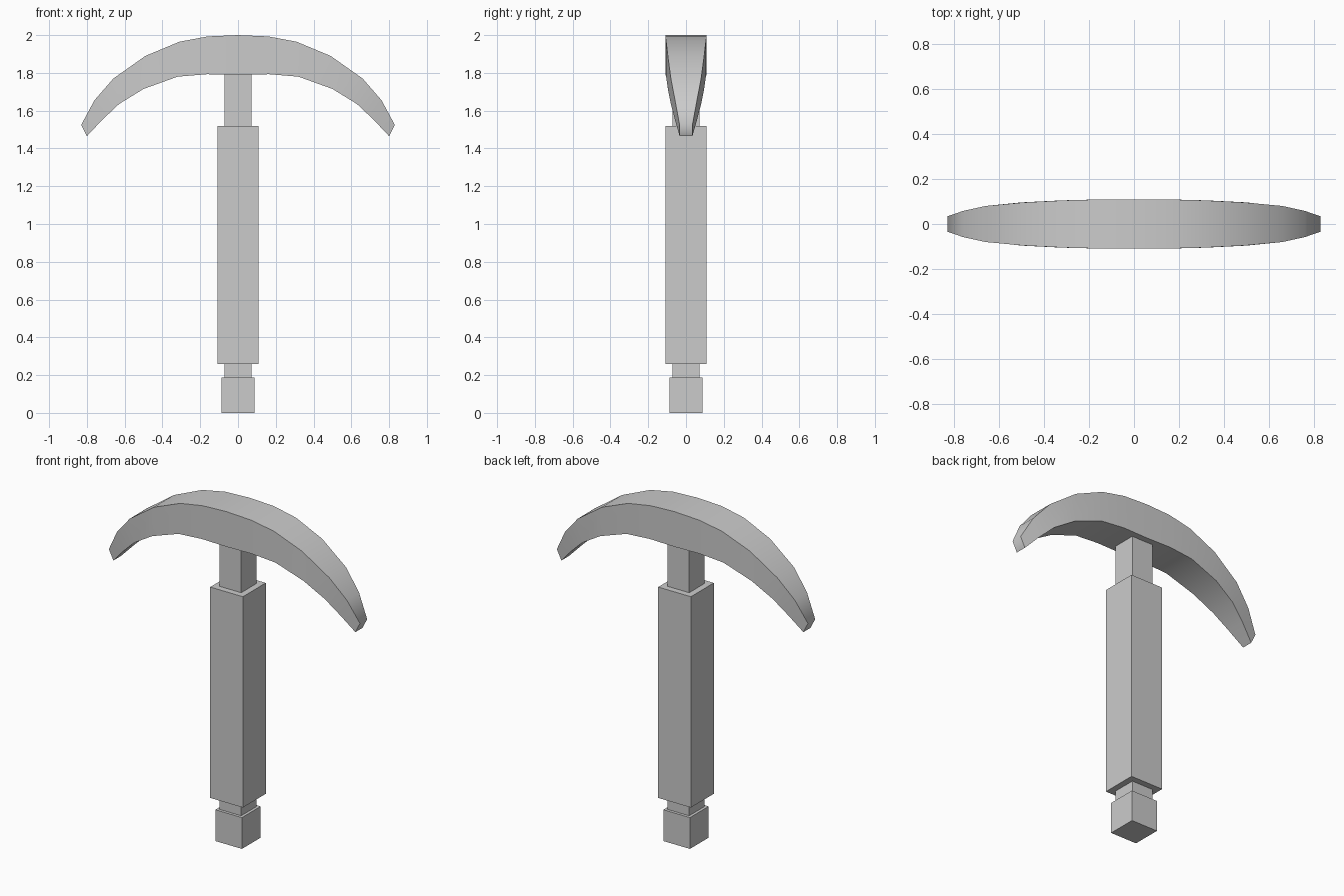
import bpy, bmesh, math

if "Cube" in bpy.data.objects:
    bpy.data.objects.remove(bpy.data.objects["Cube"])

def box(name, half, z0, z1):
    bpy.ops.mesh.primitive_cube_add(size=1, location=(0, 0, (z0 + z1) / 2))
    ob = bpy.context.object
    ob.name = name
    ob.scale = (2 * half, 2 * half, z1 - z0)
    bpy.ops.object.transform_apply(location=False, rotation=False, scale=True)
    return ob

# Stacked square handle parts
box("pommel", 0.088, 0.0, 0.187)
box("lower_neck", 0.071, 0.187, 0.26)
box("grip", 0.108, 0.26, 1.52)
box("upper_neck", 0.071, 1.52, 1.795)

# Curved head: stations of (top x, top z, bottom x, bottom z, half depth)
half = [(0.16, 1.993, 0.165, 1.793, 0.109),
        (0.31, 1.965, 0.32, 1.78, 0.105),
        (0.49, 1.89, 0.50, 1.715, 0.096),
        (0.66, 1.77, 0.63, 1.635, 0.08),
        (0.76, 1.655, 0.72, 1.55, 0.058),
        (0.83, 1.525, 0.80, 1.465, 0.034)]
stations = [(-a, b, -c, d, w) for a, b, c, d, w in reversed(half)]
stations += [(0, 2.0, 0, 1.79, 0.109)] + half

bm = bmesh.new()
rings = []
for tx, tz, bx, bz, w in stations:
    rings.append([bm.verts.new(p) for p in
                  ((tx, -w, tz), (tx, w, tz), (bx, w, bz), (bx, -w, bz))])
for a, b in zip(rings, rings[1:]):
    for i in range(4):
        j = (i + 1) % 4
        bm.faces.new((a[i], a[j], b[j], b[i]))
bm.faces.new(rings[0])
bm.faces.new(rings[-1])
bmesh.ops.recalc_face_normals(bm, faces=bm.faces)
mesh = bpy.data.meshes.new("curved_head")
bm.to_mesh(mesh)
bm.free()
head = bpy.data.objects.new("curved_head", mesh)
bpy.context.collection.objects.link(head)

# Smooth along the arc, crisp long edges
bpy.ops.object.select_all(action='DESELECT')
head.select_set(True)
bpy.context.view_layer.objects.active = head
bpy.ops.object.shade_smooth_by_angle(angle=math.radians(60))
